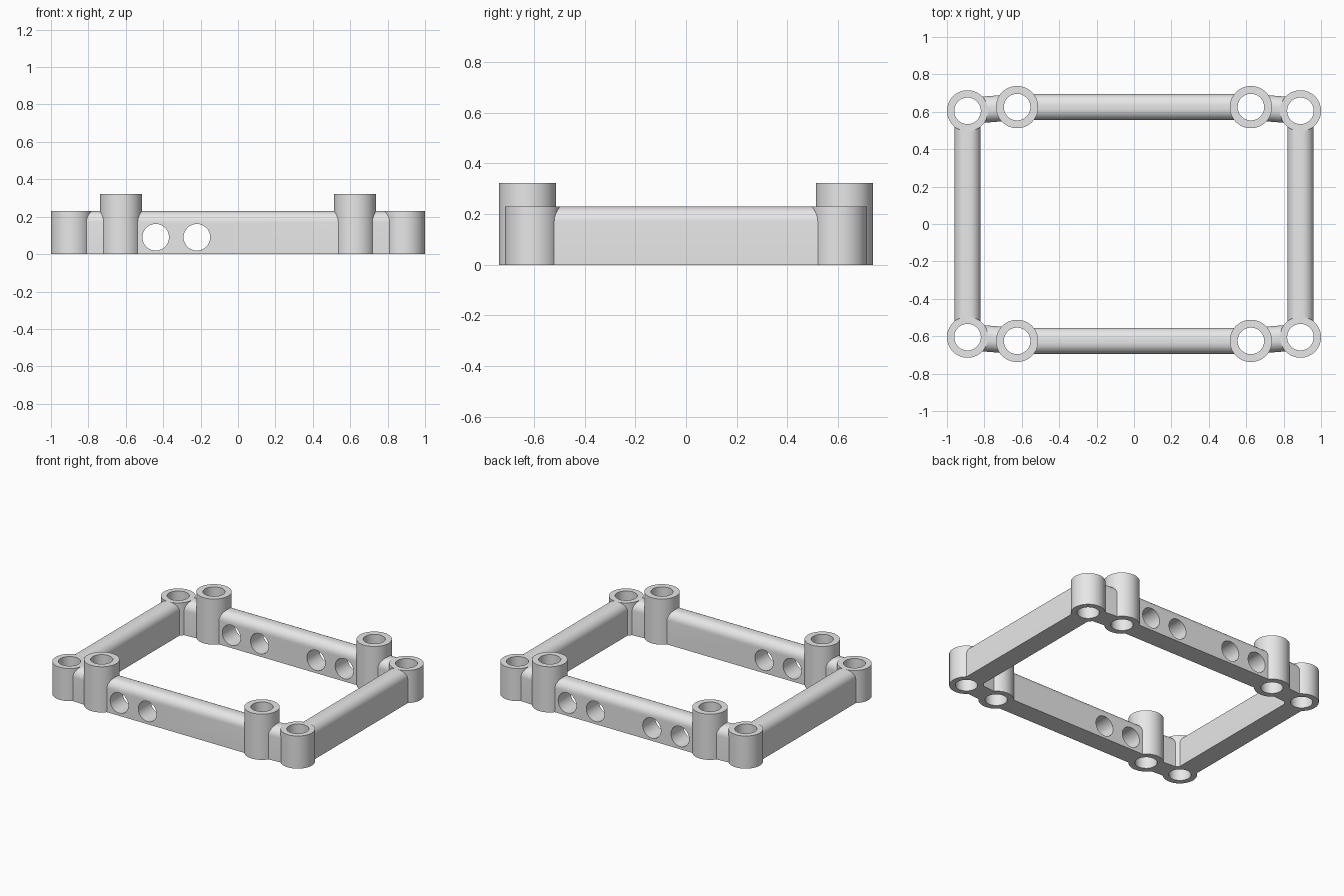
import bpy, bmesh, math
from mathutils import Matrix, Vector

if "Cube" in bpy.data.objects:
    bpy.data.objects.remove(bpy.data.objects["Cube"], do_unlink=True)

GREY = (0.8, 0.8, 0.8, 1)
mat = bpy.data.materials.new("plain grey")
mat.use_nodes = True
mat.diffuse_color = GREY
mat.node_tree.nodes["Principled BSDF"].inputs["Base Color"].default_value = GREY

HALF, TOP, FILLET = 0.07, 0.23, 0.06   # bar half width, height, top rounding
BORE = 0.071
GAP = 0.08                             # bar ends stop inside the tube walls


def finish(name, bm):
    bmesh.ops.recalc_face_normals(bm, faces=bm.faces)
    mesh = bpy.data.meshes.new(name)
    bm.to_mesh(mesh)
    bm.free()
    ob = bpy.data.objects.new(name, mesh)
    bpy.context.collection.objects.link(ob)
    mesh.materials.append(mat)
    return ob


def activate(ob):
    bpy.ops.object.select_all(action='DESELECT')
    ob.select_set(True)
    bpy.context.view_layer.objects.active = ob


def smooth(ob):
    activate(ob)
    bpy.ops.object.shade_smooth_by_angle(angle=math.radians(30))


# Hollow post: a rectangular wall section spun around the vertical axis
def post(name, x, y, radius, height):
    bm = bmesh.new()
    section = [(BORE, 0), (radius, 0), (radius, height), (BORE, height)]
    verts = [bm.verts.new((r, 0, z)) for r, z in section]
    edges = [bm.edges.new((verts[i], verts[i - 1])) for i in range(4)]
    bmesh.ops.spin(bm, geom=verts + edges, cent=(0, 0, 0), axis=(0, 0, 1),
                   angle=math.tau, steps=64)
    bmesh.ops.remove_doubles(bm, verts=bm.verts, dist=0.0001)
    bmesh.ops.translate(bm, verts=bm.verts, vec=(x, y, 0))
    smooth(finish(name, bm))


# Bar with rounded top edges between two post centres, with optional cross holes
def bar(name, start, end, holes=()):
    a, b = Vector(start), Vector(end)
    step = (b - a).normalized()
    a, b = a + step * GAP, b - step * GAP
    side = Vector((-step.y, step.x))
    section = [(-HALF, 0), (HALF, 0)]
    for i in range(17):
        t = math.pi * i / 16
        if i == 8:
            section.append((HALF - FILLET, TOP))
        shift = HALF - FILLET if i < 8 else FILLET - HALF
        section.append((shift + FILLET * math.cos(t),
                        TOP - FILLET + FILLET * math.sin(t)))
    bm = bmesh.new()
    face = bm.faces.new([bm.verts.new((*(a + side * s), z)) for s, z in section])
    grown = bmesh.ops.extrude_face_region(bm, geom=[face], use_keep_orig=True)
    moved = [v for v in grown["geom"] if isinstance(v, bmesh.types.BMVert)]
    bmesh.ops.translate(bm, verts=moved, vec=(*(b - a), 0))
    ob = finish(name, bm)
    if holes:
        cut = bmesh.new()
        for x in holes:
            place = Matrix.Translation((x, a.y, 0.09)) @ Matrix.Rotation(math.pi / 2, 4, 'X')
            bmesh.ops.create_cone(cut, cap_ends=True, segments=64, radius1=BORE,
                                  radius2=BORE, depth=0.4, matrix=place)
        cutter = finish("hole_cutter", cut)
        cutter.hide_render = True
        mod = ob.modifiers.new("holes", 'BOOLEAN')
        mod.operation, mod.solver, mod.object = 'DIFFERENCE', 'EXACT', cutter
        activate(ob)
        bpy.ops.object.modifier_apply(modifier=mod.name)
        bpy.data.objects.remove(cutter, do_unlink=True)
    smooth(ob)


CX, CY, P = 0.89, 0.605, 0.625   # corner post and tall post positions

# Four corners: low post, tall post and the short arm joining them
for sx, xname in ((-1, "right"), (1, "left")):
    for sy, yname in ((-1, "front"), (1, "back")):
        tag = f"{yname}_{xname}"
        post(f"{tag}_corner_post", sx * CX, sy * CY, 0.11, TOP)
        post(f"{tag}_tall_post", sx * P, sy * P, 0.113, 0.322)
        bar(f"{tag}_arm", (sx * CX, sy * CY), (sx * P, sy * P))
    bar(f"{xname}_bar", (sx * CX, -CY), (sx * CX, CY))

# Long bars: holes on one end in front, on both ends at the back
bar("front_bar", (-P, -P), (P, -P), (-0.44, -0.22))
bar("back_bar", (-P, P), (P, P), (-0.44, -0.22, 0.22, 0.44))
